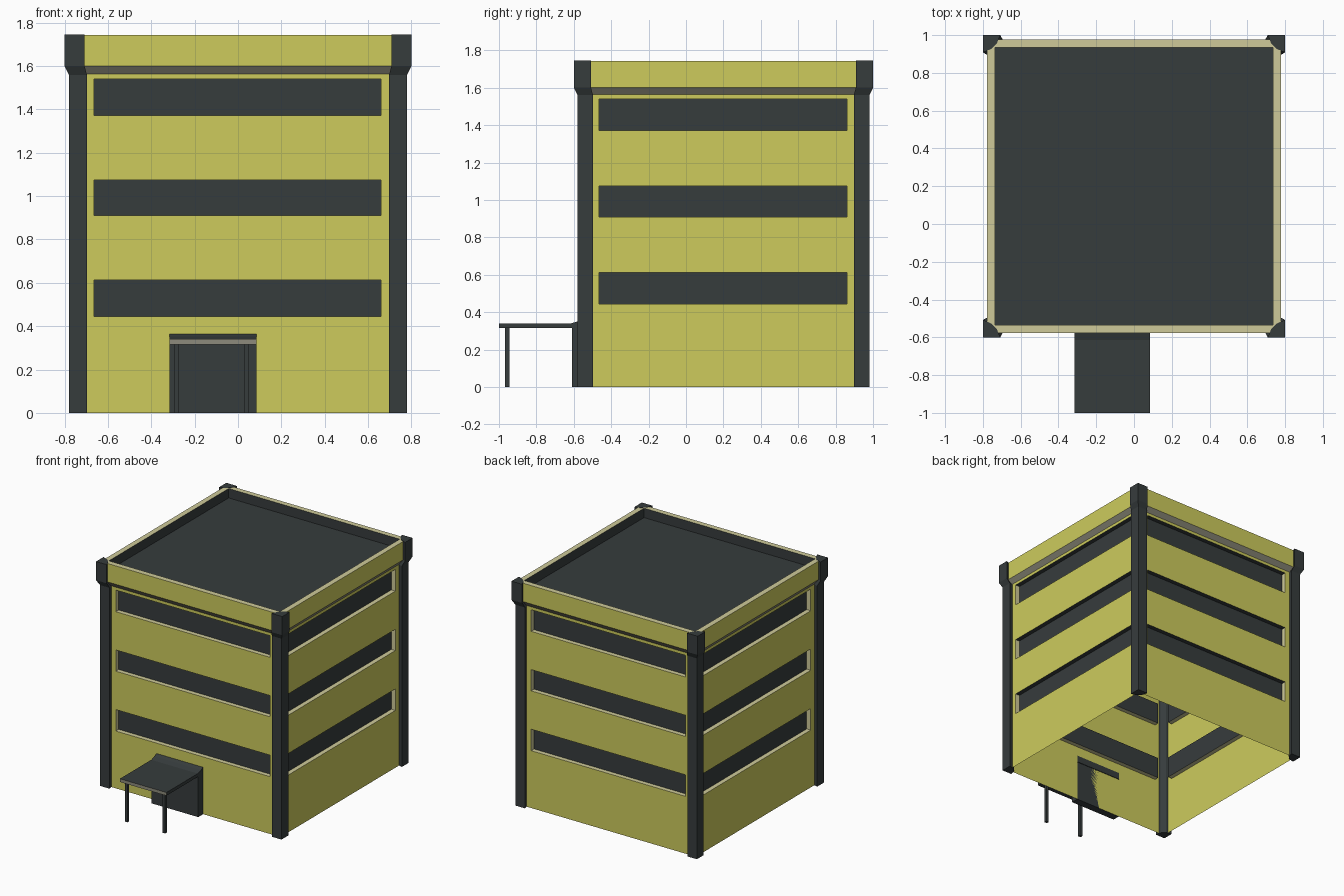
import bpy, bmesh, math
from mathutils import Matrix, Vector

if "Cube" in bpy.data.objects:
    bpy.data.objects.remove(bpy.data.objects["Cube"])

CY = 0.2            # centre of the building in y
WALL, PAR, INNER = 0.75, 0.777, 0.735
TOP = 1.743


def mat(name, rgb):
    m = bpy.data.materials.new(name)
    m.diffuse_color = (*rgb, 1)
    m.use_nodes = True
    m.node_tree.nodes["Principled BSDF"].inputs["Base Color"].default_value = m.diffuse_color
    return m


yellow = mat("yellow wall", (0.61, 0.60, 0.108))
dark = mat("dark slate", (0.037, 0.045, 0.046))
pale = mat("pale trim", (0.62, 0.59, 0.32))
grey = mat("grey edge", (0.27, 0.26, 0.20))


def finish(name, bm, mats):
    me = bpy.data.meshes.new(name)
    bm.to_mesh(me)
    bm.free()
    for m in mats:
        me.materials.append(m)
    ob = bpy.data.objects.new(name, me)
    bpy.context.collection.objects.link(ob)
    return ob


def side_quad(bm, k, pts, mi=0):
    # pts are (along, outward, height) on the front side, turned k quarter turns
    r = Matrix.Rotation(k * math.pi / 2, 3, 'Z')
    vs = [bm.verts.new(r @ Vector((u, -w, z)) + Vector((0, CY, 0))) for u, w, z in pts]
    bm.faces.new(vs).material_index = mi


def box(name, x0, x1, y0, y1, z0, z1, m):
    bm = bmesh.new()
    bmesh.ops.create_cube(bm, size=1)
    for v in bm.verts:
        v.co = ((x0, x1)[v.co.x > 0], (y0, y1)[v.co.y > 0], (z0, z1)[v.co.z > 0])
    return finish(name, bm, [m])


# Walls: single sheets with recessed window bands, open underneath
U0, U1, D = -0.665, 0.66, WALL - 0.035
BANDS = [(0.445, 0.612), (0.91, 1.075), (1.372, 1.54)]
bm = bmesh.new()
for k in range(4):
    def flat(u0, u1, z0, z1, w=WALL, mi=0):
        side_quad(bm, k, [(u0, w, z0), (u1, w, z0), (u1, w, z1), (u0, w, z1)], mi)
    flat(-WALL, U0, 0, 1.563)
    flat(U1, WALL, 0, 1.563)
    z = 0
    for a, b in BANDS:
        flat(U0, U1, z, a)
        z = b
        flat(U0, U1, a, b, D, 1)
        # sill, head and jambs
        side_quad(bm, k, [(U0, WALL, a), (U1, WALL, a), (U1, D, a), (U0, D, a)], 2)
        side_quad(bm, k, [(U0, D, b), (U1, D, b), (U1, WALL, b), (U0, WALL, b)], 1)
        side_quad(bm, k, [(U0, WALL, a), (U0, D, a), (U0, D, b), (U0, WALL, b)], 2)
        side_quad(bm, k, [(U1, D, a), (U1, WALL, a), (U1, WALL, b), (U1, D, b)], 2)
    flat(U0, U1, z, 1.563)
bmesh.ops.remove_doubles(bm, verts=bm.verts, dist=1e-5)
finish("walls", bm, [yellow, dark, pale])

# Parapet: soffit, outer face, top and inner face, swept round the four sides
ROOF = 1.67
prof = [(WALL, 1.563), (PAR, 1.6), (PAR, TOP), (INNER, TOP), (INNER, ROOF)]
bm = bmesh.new()
for k in range(4):
    for (w0, z0), (w1, z1), mi in zip(prof, prof[1:], (3, 0, 2, 1)):
        side_quad(bm, k, [(-w0, w0, z0), (w0, w0, z0), (w1, w1, z1), (-w1, w1, z1)], mi)
bmesh.ops.remove_doubles(bm, verts=bm.verts, dist=1e-5)
finish("parapet", bm, [yellow, dark, pale, grey])

# Roof sheet
bm = bmesh.new()
bm.faces.new([bm.verts.new((x * INNER, y * INNER + CY, ROOF))
              for x, y in ((-1, -1), (1, -1), (1, 1), (-1, 1))])
finish("roof", bm, [dark])

# Corner pillars: five-sided shafts flaring into a wider cap
for k in range(4):
    bm = bmesh.new()
    r = Matrix.Rotation(k * math.pi / 2, 3, 'Z')
    rings = []
    for h, z, s in ((0.78, 0, 0.083), (0.78, 1.56, 0.083), (0.8, 1.6, 0.092), (0.8, 1.745, 0.092)):
        sec = [(h, h), (h - s, h), (h - 0.073, h - 0.045), (h - 0.045, h - 0.073), (h, h - s)]
        rings.append([bm.verts.new(r @ Vector((x, y, z)) + Vector((0, CY, 0))) for x, y in sec])
    for a, b in zip(rings, rings[1:]):
        for i in range(5):
            j = (i + 1) % 5
            bm.faces.new((a[i], a[j], b[j], b[i]))
    bm.faces.new(rings[0][::-1])
    bm.faces.new(rings[-1])
    bmesh.ops.recalc_face_normals(bm, faces=bm.faces)
    finish("corner_pillar", bm, [dark])

# Entrance block, canopy with a rising back edge, and two posts
X0, X1 = -0.315, 0.085
box("entrance", X0, X1, -0.61, -0.55, 0, 0.318, dark)
bm = bmesh.new()
sec = [(-1, 0.315), (-0.545, 0.315), (-0.545, 0.367), (-0.575, 0.352), (-0.615, 0.34), (-1, 0.34)]
f = bm.faces.new([bm.verts.new((X0, y, z)) for y, z in sec])
ext = bmesh.ops.extrude_face_region(bm, geom=[f])
bmesh.ops.translate(bm, vec=(X1 - X0, 0, 0),
                    verts=[g for g in ext["geom"] if isinstance(g, bmesh.types.BMVert)])
bmesh.ops.recalc_face_normals(bm, faces=bm.faces)
for f in bm.faces:
    f.material_index = int(f.normal.y < -0.9)
finish("canopy", bm, [dark, grey])
for x in (-0.285, 0.04):
    box("canopy_post", x - 0.011, x + 0.011, -0.967, -0.945, 0, 0.317, dark)
